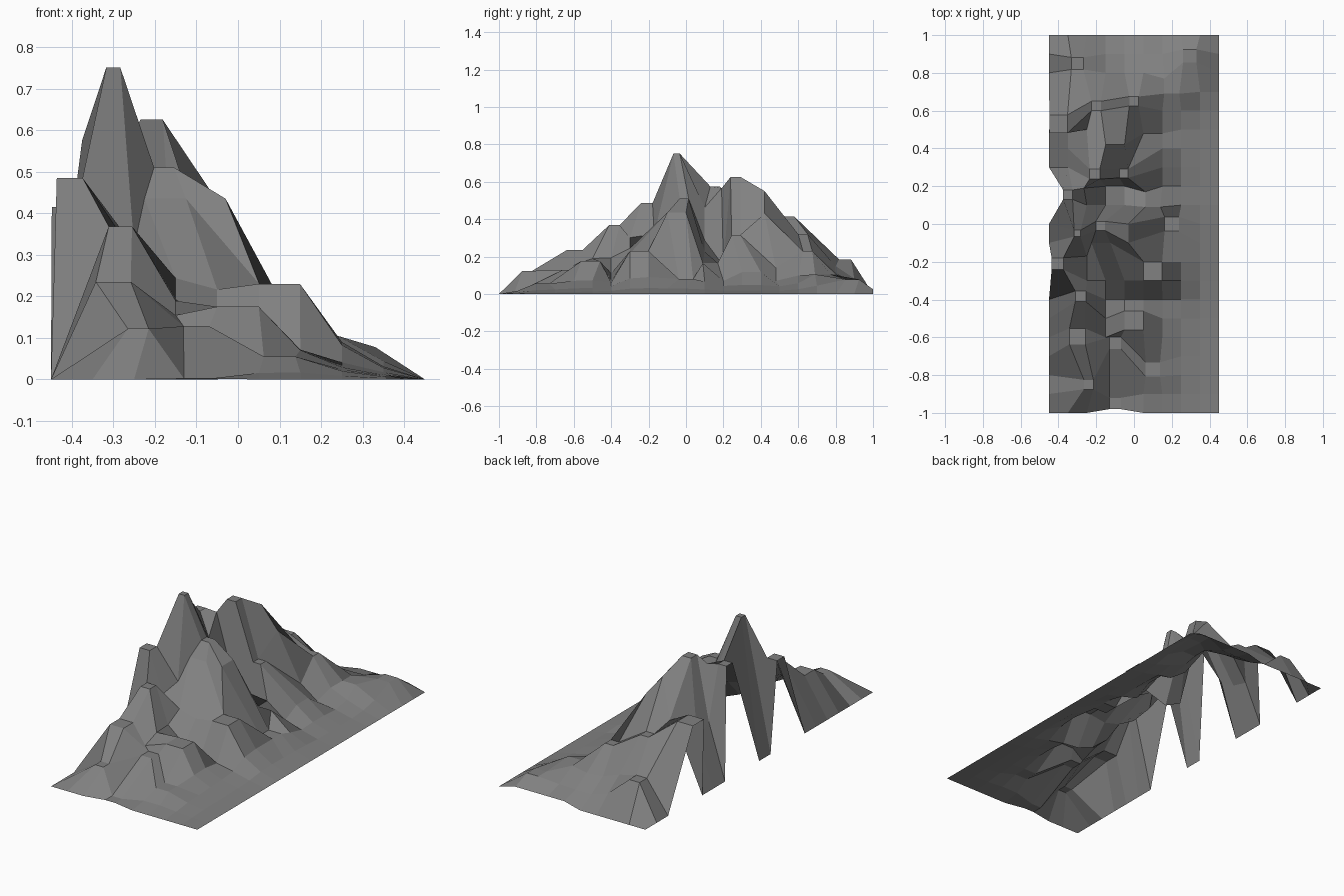
import bpy

COLS, ROWS = 10, 21
grid = {(i, j): [-0.45 + 0.1 * i, -1 + 0.1 * j, 0.0] for i in range(COLS) for j in range(ROWS)}
pinned = set()


def pin(i, j, x, y, z):
    grid[i, j] = [x, y, z]
    pinned.add((i, j))


# Border: the edges rest on the ground, back edge slightly lifted
for i, j in grid:
    if i in (0, COLS - 1) or j in (0, ROWS - 1):
        lift = 0.025 if j == ROWS - 1 and 4 < i < 9 else 0
        pin(i, j, *grid[i, j][:2], lift)

# Summits: column, row, centre x, centre y, half size, height
summits = [
    (1, 9, -0.30, -0.05, 0.017, 0.75),
    (2, 13, -0.208, 0.265, 0.027, 0.625),
    (0, 11, -0.35, 0.155, 0.025, 0.575),
    (3, 9, -0.178, -0.01, 0.024, 0.51),
    (0, 7, -0.405, -0.21, 0.031, 0.485),
    (0, 16, -0.40, 0.53, 0.048, 0.415),
    (1, 5, -0.283, -0.383, 0.028, 0.368),
    (4, 13, -0.055, 0.267, 0.023, 0.315),
    (2, 16, -0.20, 0.625, 0.025, 0.32),
    (1, 3, -0.30, -0.595, 0.042, 0.235),
    (4, 16, 0.0, 0.65, 0.025, 0.23),
    (5, 7, 0.10, -0.25, 0.049, 0.23),
    (1, 18, -0.30, 0.85, 0.032, 0.185),
    (4, 4, 0.0, -0.51, 0.05, 0.175),
    (5, 11, 0.10, 0.13, 0.04, 0.165),
    (3, 2, -0.10, -0.63, 0.031, 0.128),
    (1, 1, -0.24, -0.85, 0.025, 0.122),
    (6, 17, 0.20, 0.73, 0.04, 0.105),
    (6, 9, 0.20, 0.0, 0.038, 0.08),
    (7, 18, 0.295, 0.89, 0.035, 0.078),
    (5, 2, 0.10, -0.77, 0.038, 0.055),
    (3, 0, -0.10, -0.95, 0.03, 0.002),
]
for c, r, cx, cy, h, z in summits:
    for a in (0, 1):
        for b in (0, 1):
            pin(c + a, r + b, cx + h * (2 * a - 1), cy + h * (2 * b - 1), z)

# Ridge shoulders
pin(2, 12, -0.265, 0.19, 0.565)
pin(3, 15, -0.15, 0.42, 0.55)
pin(4, 15, -0.05, 0.42, 0.43)
pin(3, 8, -0.225, -0.10, 0.435)
pin(4, 8, -0.125, -0.10, 0.435)
pin(5, 9, -0.03, -0.10, 0.435)
pin(5, 10, -0.03, 0.0, 0.435)
pin(2, 8, -0.25, -0.17, 0.32)

# Gullies: across the middle ridge, before the right-hand bluff, behind the ridge
for i, z in ((3, 0.15), (4, 0.10), (6, 0.07)):
    pin(i, 12, -0.45 + 0.1 * i, 0.2, z)
for i, z in ((4, 0.11), (5, 0.07), (6, 0.06)):
    pin(i, 6, -0.45 + 0.1 * i, -0.4, z)
for i, z in ((5, 0.14), (6, 0.07)):
    pin(i, 15, -0.45 + 0.1 * i, 0.48, z)

# Slopes: let the loose points sag between the summits
for _ in range(150):
    for i, j in grid:
        if (i, j) not in pinned:
            near = [grid[i + 1, j], grid[i - 1, j], grid[i, j + 1], grid[i, j - 1]]
            grid[i, j][2] = 0.85 * sum(p[2] for p in near) / 4

# Mountain surface, an open flat-shaded sheet
verts = [grid[i, j] for j in range(ROWS) for i in range(COLS)]
faces = []
for j in range(ROWS - 1):
    for i in range(COLS - 1):
        k = j * COLS + i
        faces.append((k, k + 1, k + COLS + 1, k + COLS))
mesh = bpy.data.meshes.new("mountain")
mesh.from_pydata(verts, [], faces)
mesh.update()
mountain = bpy.data.objects.new("mountain", mesh)
bpy.context.collection.objects.link(mountain)

# Dark rock colour
rock = bpy.data.materials.new("rock")
rock.diffuse_color = (0.22, 0.22, 0.22, 1)
mesh.materials.append(rock)
